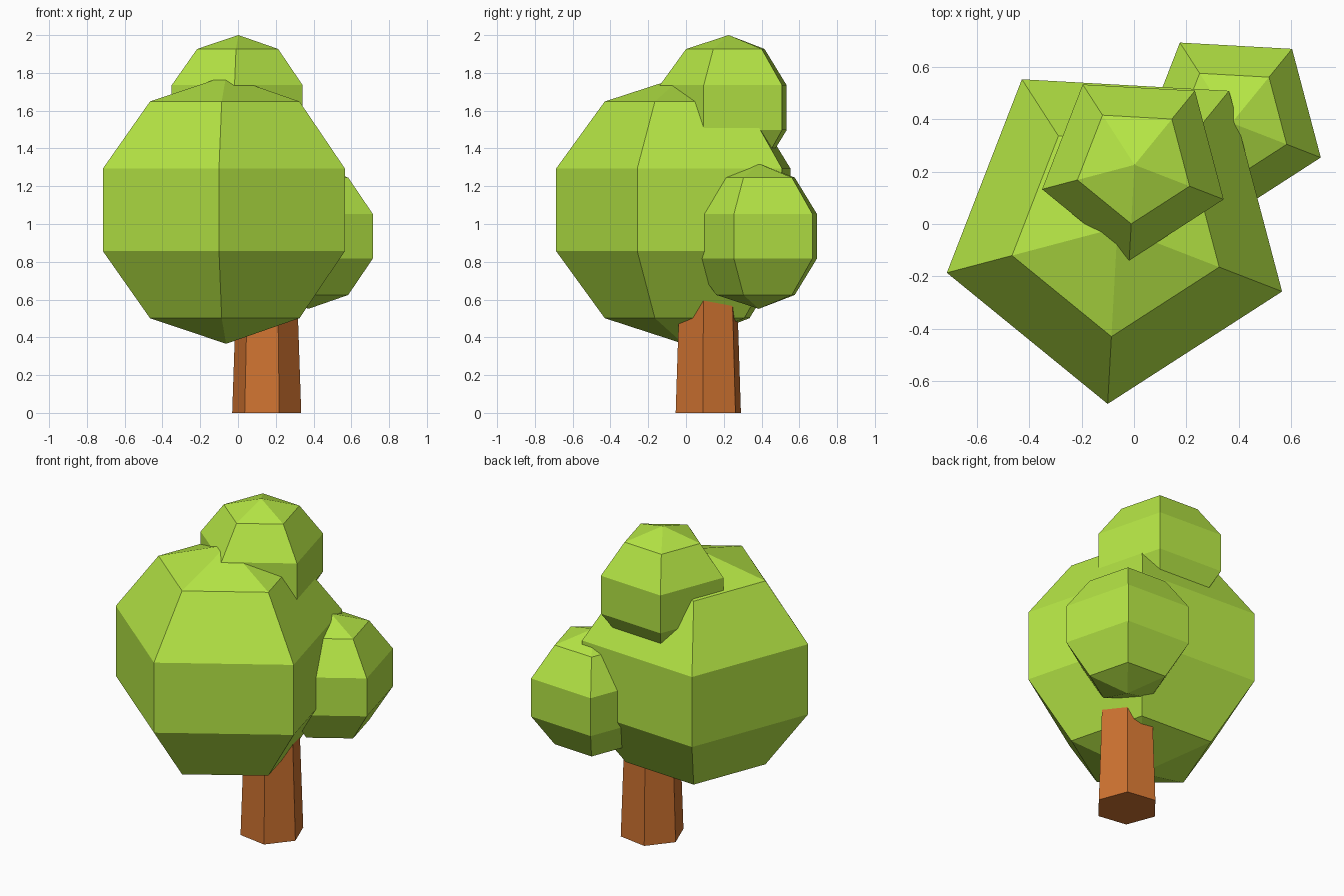
import bpy, bmesh
from math import sin, cos, pi, radians

if "Cube" in bpy.data.objects:
    bpy.data.objects.remove(bpy.data.objects["Cube"])


def material(name, rgb):
    m = bpy.data.materials.new(name)
    m.diffuse_color = (*rgb, 1)
    m.use_nodes = True
    m.node_tree.nodes["Principled BSDF"].inputs["Base Color"].default_value = m.diffuse_color
    return m


def lathe(name, centre, profile, sides, phase, mat):
    """Flat-faced turned solid; profile is (radius, height) from bottom to top."""
    bm = bmesh.new()
    cx, cy, cz = centre
    rings = []
    for r, z in profile:
        if r < 1e-6:
            rings.append([bm.verts.new((cx, cy, cz + z))] * sides)
        else:
            angles = [radians(phase) + 2 * pi * i / sides for i in range(sides)]
            rings.append([bm.verts.new((cx + r * cos(a), cy + r * sin(a), cz + z)) for a in angles])
    for low, high in zip(rings, rings[1:]):
        for i in range(sides):
            j = (i + 1) % sides
            bm.faces.new(list(dict.fromkeys((low[i], low[j], high[j], high[i]))))
    # Close open ends
    if profile[0][0] > 1e-6:
        bm.faces.new(rings[0][::-1])
    if profile[-1][0] > 1e-6:
        bm.faces.new(rings[-1])
    mesh = bpy.data.meshes.new(name)
    bm.to_mesh(mesh)
    bm.free()
    mesh.materials.append(mat)
    obj = bpy.data.objects.new(name, mesh)
    bpy.context.collection.objects.link(obj)
    return obj


def foliage(name, centre, radius):
    """Five-sided, five-band sphere."""
    profile = [(radius * sin(pi * k / 5), -radius * cos(pi * k / 5)) for k in range(6)]
    profile[0], profile[-1] = (0, -radius), (0, radius)
    return lathe(name, centre, profile, 5, 266.8, leaf)


leaf = material("leaf_green", (0.47, 0.80, 0.06))
bark = material("bark_brown", (0.62, 0.17, 0.03))

# Tapered six-sided trunk, its top buried in the crown
lathe("trunk", (0.152, 0.118, 0), [(0.185, 0), (0.154, 0.9)], 6, -9, bark)

# Three overlapping leaf clusters
foliage("main_crown", (-0.063, -0.014, 1.075), 0.709)
foliage("upper_crown", (0.002, 0.226, 1.616), 0.384)
foliage("side_crown", (0.373, 0.386, 0.935), 0.384)
